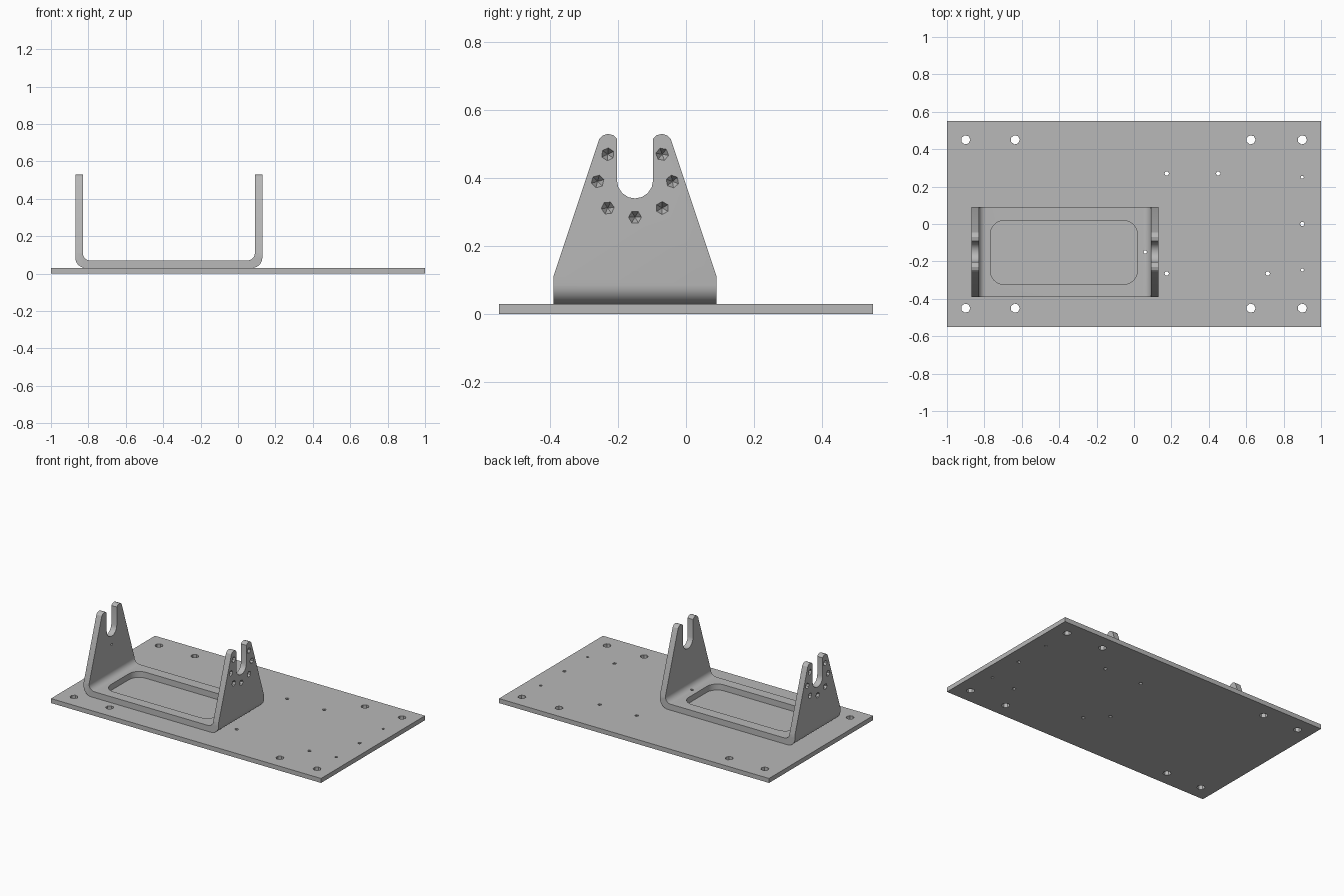
import bpy, bmesh
from math import sin, cos, pi, radians
from mathutils import Vector

if "Cube" in bpy.data.objects:
    bpy.data.objects.remove(bpy.data.objects["Cube"])

grey = bpy.data.materials.new("plain grey")
grey.use_nodes = True
colour = (0.48, 0.48, 0.48, 1)
grey.diffuse_color = colour
grey.node_tree.nodes["Principled BSDF"].inputs["Base Color"].default_value = colour


def arc(cx, cy, r, start, end, steps):
    """Points along an arc, angles in degrees."""
    angles = [radians(start + (end - start) * i / steps) for i in range(steps + 1)]
    return [(cx + r * cos(a), cy + r * sin(a)) for a in angles]


def prism(name, points, axis, low, high):
    """Extrude a 2D outline along the given axis."""
    def place(u, v, w):
        return {"x": (w, u, v), "y": (u, w, v), "z": (u, v, w)}[axis]
    bm = bmesh.new()
    face = bm.faces.new([bm.verts.new(place(u, v, low)) for u, v in points])
    grown = bmesh.ops.extrude_face_region(bm, geom=[face])
    moved = [g for g in grown["geom"] if isinstance(g, bmesh.types.BMVert)]
    bmesh.ops.translate(bm, verts=moved, vec=Vector(place(0, 0, high - low)))
    bmesh.ops.recalc_face_normals(bm, faces=bm.faces)
    return finish(name, bm)


def finish(name, bm):
    mesh = bpy.data.meshes.new(name)
    bm.to_mesh(mesh)
    bm.free()
    mesh.materials.append(grey)
    obj = bpy.data.objects.new(name, mesh)
    bpy.context.collection.objects.link(obj)
    return obj


def cone_pit(y, z, x, side, turn):
    """Conical drill pit entering an arm from its outer face."""
    bm = bmesh.new()
    tip = Vector((x - side * 0.033, y, z))
    rim = [bm.verts.new((x + side * 0.005, y + py, z + pz))
           for py, pz in arc(0, 0, 0.022, turn, turn + 300, 5)]
    apex = bm.verts.new(tip)
    bm.faces.new(rim)
    for a, b in zip(rim, rim[1:] + rim[:1]):
        bm.faces.new((a, b, apex))
    bmesh.ops.recalc_face_normals(bm, faces=bm.faces)
    return finish("pit_cutter", bm)


def boolean(obj, cutter, operation="DIFFERENCE"):
    cutter.hide_render = True
    mod = obj.modifiers.new("cut", "BOOLEAN")
    mod.operation, mod.solver, mod.object = operation, "EXACT", cutter
    bpy.context.view_layer.objects.active = obj
    bpy.ops.object.modifier_apply(modifier=mod.name)
    bpy.data.objects.remove(cutter)


def drill(obj, x, y, r, sides=8):
    ring = arc(x, y, r, 0, 360, sides)[:-1]
    boolean(obj, prism("hole_cutter", ring, "z", -0.1, 0.2))


# Base plate with mounting holes
plate = prism("base_plate", [(-1, -0.55), (1, -0.55), (1, 0.55), (-1, 0.55)], "z", 0, 0.03)
for x in (-0.9, -0.635, 0.625, 0.9):
    for y in (-0.45, 0.45):
        drill(plate, x, y, 0.025, 7)
for x, y in ((0.175, 0.27), (0.45, 0.27), (0.9, 0), (0.715, -0.265), (0.175, -0.265), (0.06, -0.15)):
    drill(plate, x, y, 0.012, 6)
for y in (-0.245, 0.25):
    drill(plate, 0.9, y, 0.009, 6)

# Bent U-shaped bracket
left, right, front, back = -0.87, 0.13, -0.39, 0.09
bottom, top, wall, bend = 0.03, 0.53, 0.04, 0.055
inner = bend - 0.015
section = [(left, top)]
section += arc(left + bend, bottom + bend, bend, 180, 270, 8)
section += arc(right - bend, bottom + bend, bend, 270, 360, 8)
section += [(right, top), (right - wall, top)]
section += arc(right - wall - inner, bottom + wall + inner, inner, 0, -90, 8)
section += arc(left + wall + inner, bottom + wall + inner, inner, 270, 180, 8)
section += [(left + wall, top)]
bracket = prism("bracket", section, "y", front, back)

# Tapered arms with a rounded open slot
mid = -0.15
half = [(-0.5, -0.1), (front, -0.1), (front, 0.11), (-0.255, 0.515),
        (-0.245, 0.525), (-0.23, 0.53), (-0.213, 0.526), (-0.203, 0.515)][1:]
slot = arc(mid, 0.393, 0.053, 180, 360, 8)
mirrored = [(2 * mid - y, z) for y, z in reversed(half)]
boolean(bracket, prism("outline_cutter", half + slot + mirrored, "x", -1, 0.3), "INTERSECT")

# Rounded window in the bracket floor
window = []
for cx, cy, start in ((-0.055, -0.055, 0), (-0.695, -0.055, 90),
                      (-0.695, -0.25, 180), (-0.055, -0.25, 270)):
    window += arc(cx, cy, 0.073, start, start + 90, 6)
boolean(bracket, prism("window_cutter", window, "z", -0.1, 0.2))
drill(bracket, 0.06, -0.15, 0.01, 6)

# Ring of drill pits on the outer face of each arm
pits = [(0, 0.285)]
for offset, z in ((0.08, 0.47), (0.11, 0.39), (0.08, 0.312)):
    pits += [(-offset, z), (offset, z)]
for face_x, side in ((left, -1), (right, 1)):
    for i, (offset, z) in enumerate(pits):
        boolean(bracket, cone_pit(mid + offset, z, face_x, side, 25 * i))
ring = arc(mid, 0.285, 0.008, 0, 360, 6)[:-1]
boolean(bracket, prism("arm_hole_cutter", ring, "x", -1, -0.6))

# Smooth bends, crisp edges
bpy.ops.object.select_all(action="DESELECT")
bracket.select_set(True)
bpy.context.view_layer.objects.active = bracket
bpy.ops.object.shade_smooth_by_angle(angle=radians(25))
